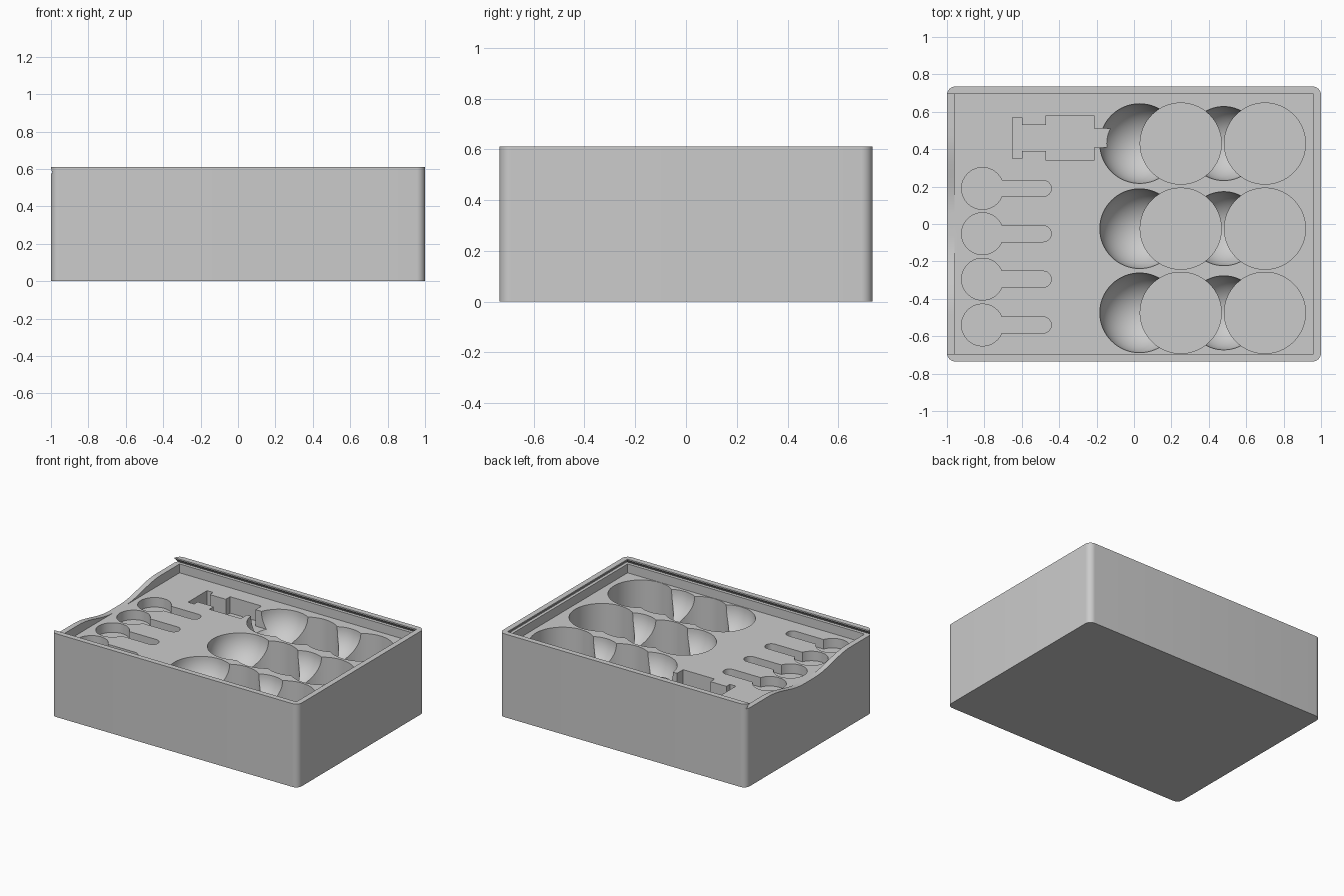
import bpy, bmesh, math
from math import sin, cos, pi

if "Cube" in bpy.data.objects:
    bpy.data.objects.remove(bpy.data.objects["Cube"])

FLOOR = 0.51      # tray floor
SHELF = 0.575     # underside of the sliding lid slot
TOP = 0.61
ROWS = (0.43, -0.025, -0.475)

grey = bpy.data.materials.new("plain_grey")
grey.use_nodes = True
tone = (0.6, 0.6, 0.6, 1)
grey.diffuse_color = tone
grey.node_tree.nodes["Principled BSDF"].inputs["Base Color"].default_value = tone


def finish(bm, name):
    bmesh.ops.recalc_face_normals(bm, faces=bm.faces)
    mesh = bpy.data.meshes.new(name)
    bm.to_mesh(mesh)
    bm.free()
    mesh.materials.append(grey)
    ob = bpy.data.objects.new(name, mesh)
    bpy.context.collection.objects.link(ob)
    return ob


def loft(name, bottom, top):
    """Solid between two matching rings of 3D points."""
    bm = bmesh.new()
    a = [bm.verts.new(p) for p in bottom]
    b = [bm.verts.new(p) for p in top]
    bm.faces.new(a)
    bm.faces.new(b)
    for i in range(len(a)):
        j = (i + 1) % len(a)
        bm.faces.new((a[i], a[j], b[j], b[i]))
    return finish(bm, name)


def prism(name, pts, z0, z1):
    return loft(name, [(x, y, z0) for x, y in pts], [(x, y, z1) for x, y in pts])


def arc(cx, cy, r, a0, a1, n):
    return [(cx + r * cos(a0 + (a1 - a0) * i / n), cy + r * sin(a0 + (a1 - a0) * i / n))
            for i in range(n + 1)]


def rect(x0, x1, y):
    return [(x0, -y), (x1, -y), (x1, y), (x0, y)]


def ball(name, x, y, r):
    bm = bmesh.new()
    bmesh.ops.create_uvsphere(bm, u_segments=64, v_segments=32, radius=r)
    bmesh.ops.translate(bm, verts=bm.verts, vec=(x, y, FLOOR))
    return finish(bm, name)


# Box body with rounded upright corners
R = 0.045
outline = []
for k, (sx, sy) in enumerate(((1, 1), (-1, 1), (-1, -1), (1, -1))):
    outline += arc(sx * (1 - R), sy * (0.735 - R), R, k * pi / 2, (k + 1) * pi / 2, 10)
box = prism("storage_box", outline, 0, TOP)

# Tray recess, lid opening and undercut lid groove
cutters = [
    prism("tray_recess", rect(-0.96, 0.96, 0.695), FLOOR, 0.7),
    prism("lid_opening", rect(-1.1, 0.96, 0.695), SHELF, 0.71),
    loft("lid_groove", [(x, y, SHELF) for x, y in rect(-1.1, 0.982, 0.718)],
         [(x, y, 0.6) for x, y in rect(-1.1, 0.965, 0.7)]),
]

# Finger dip in the open end wall
dip = []
for i in range(13):
    t = i / 12
    dip.append((0.48 - 0.42 * t, FLOOR + (SHELF - FLOOR) * (1 + cos(pi * t)) / 2))
dip = [(0.48, 0.66)] + dip
dip += [(-y, z) for y, z in reversed(dip)]
cutters.append(loft("finger_dip", [(-1.1, y, z) for y, z in dip],
                    [(-0.94, y, z) for y, z in dip]))

# Spoon-shaped pockets
half = 0.043
a = math.asin(half / 0.112)
for y in (0.19, -0.052, -0.295, -0.54):
    pts = arc(-0.81, y, 0.112, a, 2 * pi - a, 40) + arc(-0.485, y, half, -pi / 2, pi / 2, 12)
    cutters.append(prism("spoon_pocket", pts, FLOOR - 0.07, 0.65))

# Stepped pocket, mirrored about its own centre line
side = [(-0.65, 0.11), (-0.6, 0.11), (-0.6, 0.07), (-0.47, 0.07),
        (-0.47, 0.12), (-0.215, 0.12), (-0.215, 0.05), (-0.1, 0.05)]
pts = [(x, 0.46 + d) for x, d in side] + [(x, 0.46 - d) for x, d in reversed(side)]
cutters.append(prism("stepped_pocket", pts, FLOOR - 0.12, 0.66))

# Round wells with scooped finger hollows beside them
for y in ROWS:
    cutters.append(ball("large_hollow", 0.03, y, 0.213))
    cutters.append(ball("small_hollow", 0.48, y, 0.198))
    for x in (0.25, 0.7):
        cutters.append(prism("round_well", arc(x, y, 0.217, 0, 2 * pi, 80)[:-1], 0.08, 0.75))

# Carve every pocket, then discard the cutters
bpy.context.view_layer.objects.active = box
for c in cutters:
    mod = box.modifiers.new(c.name, "BOOLEAN")
    mod.operation = "DIFFERENCE"
    mod.solver = "EXACT"
    mod.object = c
    bpy.ops.object.modifier_apply(modifier=mod.name)
    bpy.data.objects.remove(c)

for ob in bpy.context.selected_objects:
    ob.select_set(False)
box.select_set(True)
bpy.ops.object.shade_smooth_by_angle(angle=math.radians(30))
